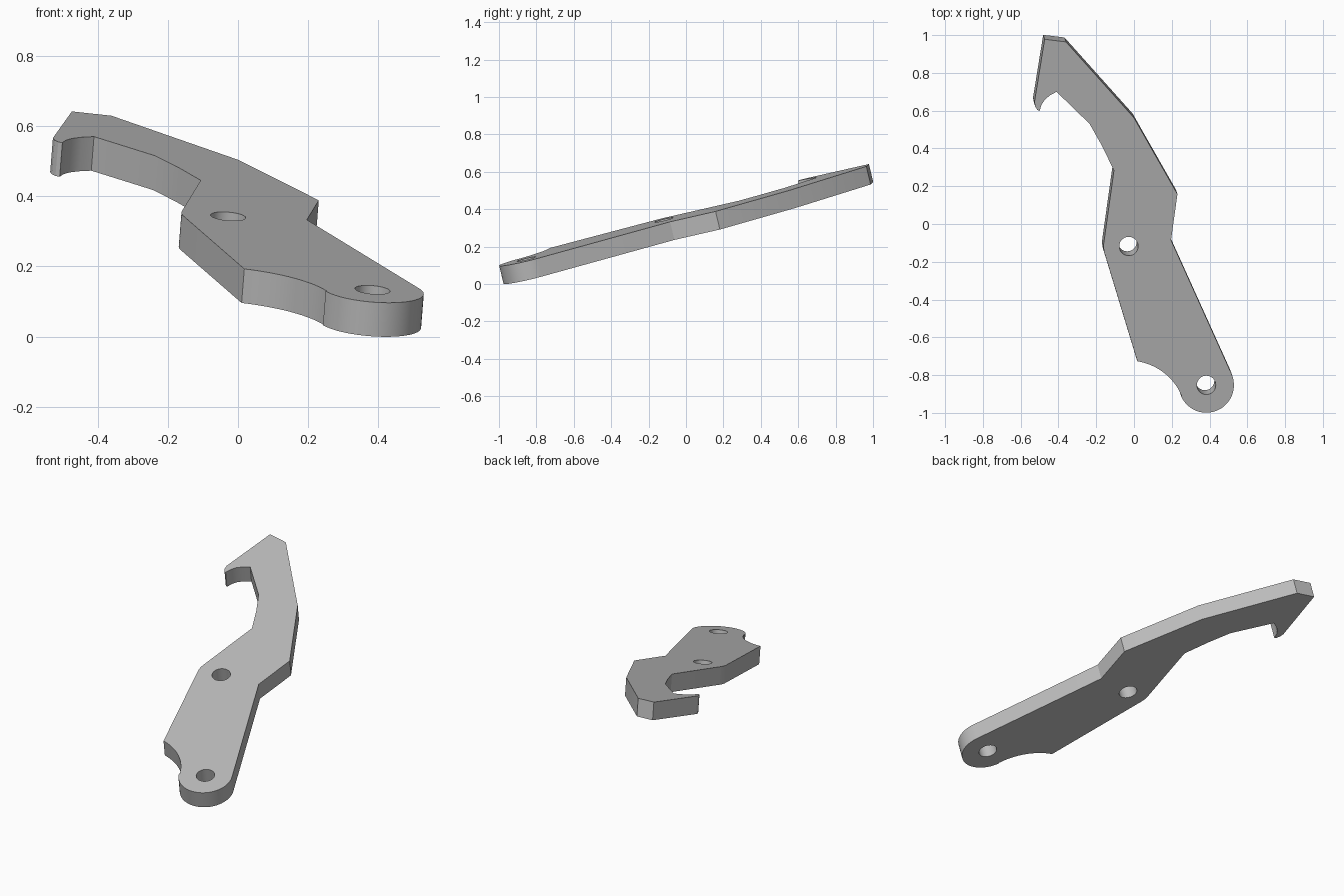
import bpy, bmesh
from math import cos, sin, radians
from mathutils import Vector

cube = bpy.data.objects.get("Cube")
if cube:
    bpy.data.objects.remove(cube, do_unlink=True)

SLOPE_X, SLOPE_Y, HEIGHT = -0.08, 0.24, 0.3685
THICKNESS = 0.1


def arc(cx, cy, r, start, end, n):
    """Points along a circular arc, angles in degrees."""
    angles = [radians(start + (end - start) * i / n) for i in range(n + 1)]
    return [(cx + r * cos(a), cy + r * sin(a)) for a in angles]


def on_plane(p):
    """Lift a plan point onto the tilted top face."""
    return Vector((p[0], p[1], HEIGHT + SLOPE_X * p[0] + SLOPE_Y * p[1]))


# Plan outline, running clockwise from the hooked end
pivot, end_hole = (-0.028, -0.118), (0.383, -0.853)
outline = [(-0.473, 0.978), (-0.36, 0.964), (0, 0.562), (0.23, 0.158), (0.196, -0.085)]
outline += arc(*end_hole, 0.146, 24, -156, 28)            # rounded end
outline += arc(-0.03, -1.03, 0.307, 23, 81, 14)           # concave scallop
outline += arc(*pivot, 0.133, 197, 172, 6)                # bulge beside the pivot
outline += [(-0.106, 0.283), (-0.169, 0.413), (-0.235, 0.53), (-0.41, 0.7)]
outline += [(-0.445, 0.681), (-0.472, 0.658), (-0.489, 0.633), (-0.5, 0.598)]
outline += [(-0.512, 0.604), (-0.522, 0.62), (-0.527, 0.645)]  # hook tip
holes = [arc(*c, 0.05, 0, 360, 32)[:-1] for c in (pivot, end_hole)]

# Fill the profile with its holes, then extrude square to the tilted face
bm = bmesh.new()
edges = []
for loop in [outline] + holes:
    verts = [bm.verts.new(on_plane(p)) for p in loop]
    edges += [bm.edges.new((v, verts[i - 1])) for i, v in enumerate(verts)]
normal = Vector((-SLOPE_X, -SLOPE_Y, 1)).normalized()
bmesh.ops.triangle_fill(bm, use_beauty=True, edges=edges, normal=normal)
back = bmesh.ops.extrude_face_region(bm, geom=bm.faces[:], use_keep_orig=True)
moved = [g for g in back["geom"] if isinstance(g, bmesh.types.BMVert)]
bmesh.ops.translate(bm, verts=moved, vec=-normal * THICKNESS)
bmesh.ops.recalc_face_normals(bm, faces=bm.faces[:])

mesh = bpy.data.meshes.new("hooked_lever")
bm.to_mesh(mesh)
bm.free()
lever = bpy.data.objects.new("hooked_lever", mesh)
bpy.context.collection.objects.link(lever)

# Smooth the curved walls, keep the rims crisp
bpy.context.view_layer.objects.active = lever
lever.select_set(True)
bpy.ops.object.shade_smooth_by_angle(angle=radians(20))

grey = bpy.data.materials.new("plain_grey")
grey.use_nodes = True
colour = (0.5, 0.5, 0.5, 1)
grey.diffuse_color = colour
grey.node_tree.nodes["Principled BSDF"].inputs["Base Color"].default_value = colour
mesh.materials.append(grey)
